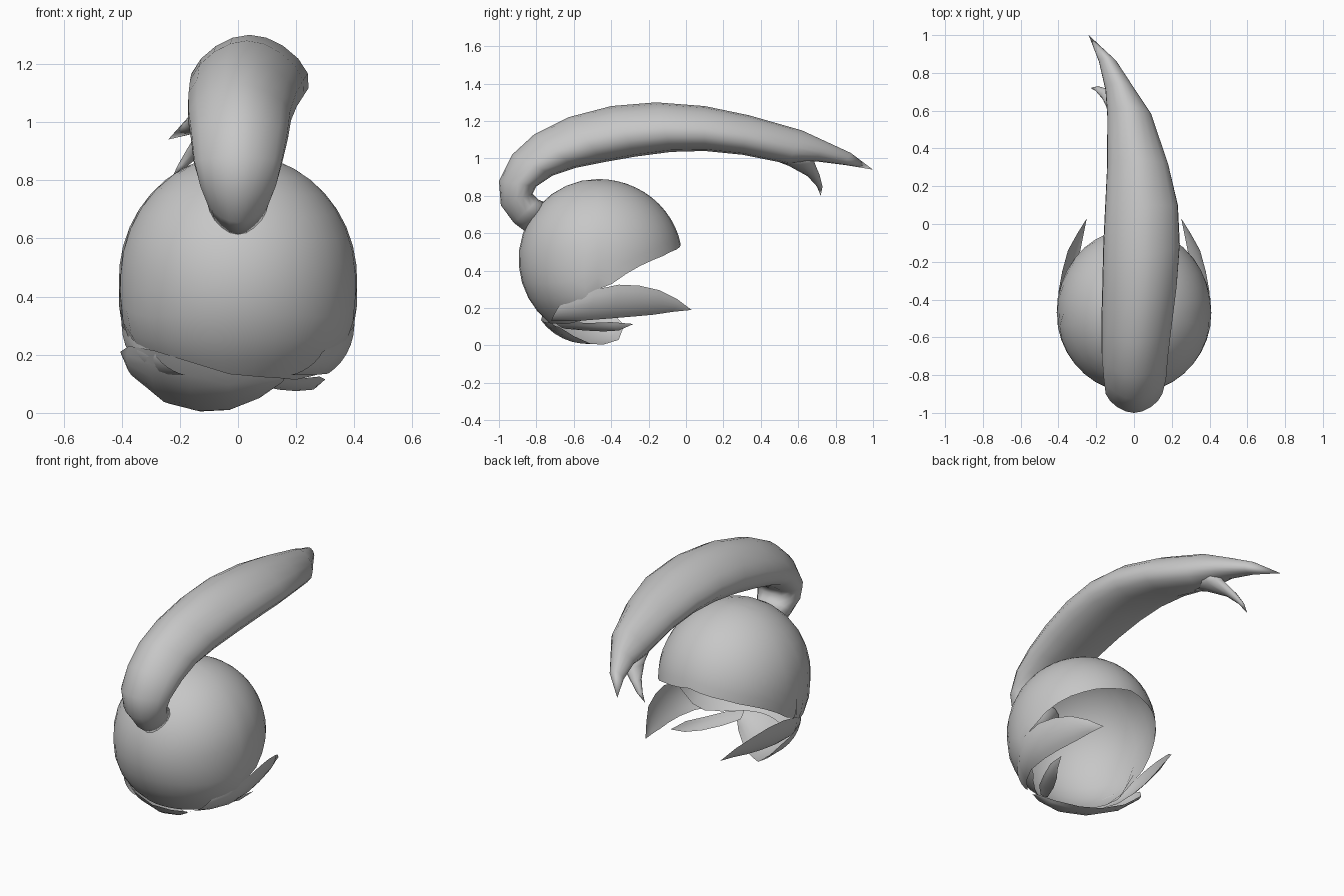
import bpy, bmesh, math
from mathutils import Vector

grey = bpy.data.materials.new("hair grey")
grey.diffuse_color = (0.57, 0.57, 0.57, 1)
CENTRE = Vector((0, -0.47, 0.46))


def finish(name, verts, faces):
    me = bpy.data.meshes.new(name)
    me.from_pydata([tuple(v) for v in verts], [], faces)
    bm = bmesh.new()
    bm.from_mesh(me)
    bmesh.ops.remove_doubles(bm, verts=bm.verts, dist=0.0005)
    bmesh.ops.recalc_face_normals(bm, faces=bm.faces)
    # open shells: make the normals point away from the head centre
    if any(e.is_boundary for e in bm.edges):
        if sum((f.calc_center_median() - CENTRE).dot(f.normal) for f in bm.faces) < 0:
            bmesh.ops.reverse_faces(bm, faces=bm.faces)
    bm.to_mesh(me)
    bm.free()
    ob = bpy.data.objects.new(name, me)
    bpy.context.collection.objects.link(ob)
    me.materials.append(grey)
    for p in me.polygons:
        p.use_smooth = True
    return ob


def grid_faces(rows, cols, wrap=False):
    n = cols if wrap else cols - 1
    return [(r * cols + c, r * cols + (c + 1) % cols,
             (r + 1) * cols + (c + 1) % cols, (r + 1) * cols + c)
            for r in range(rows - 1) for c in range(n)]


def lerp_table(table, x):
    for (x0, y0), (x1, y1) in zip(table, table[1:]):
        if x <= x1:
            return y0 + (y1 - y0) * (x - x0) / (x1 - x0)
    return table[-1][1]


# Cap: an ellipsoid shell whose lower edge rises towards the open side
EDGE = [(0, 0.12), (50, 0.115), (70, 0.13), (80, 0.17), (90, 0.30), (100, 0.33),
        (115, 0.41), (130, 0.455), (150, 0.50), (180, 0.54)]
SEG, RINGS = 36, 12
verts = []
for r in range(RINGS + 1):
    for s in range(SEG):
        deg = 360 * s / SEG
        low = lerp_table(EDGE, min(deg, 360 - deg))
        end = math.acos((low - CENTRE.z) / 0.43)
        a, t = math.radians(deg), end * r / RINGS
        z = CENTRE.z + 0.43 * math.cos(t)
        wide = 1 + 0.08 * max(0, min(1, (0.42 - z) / 0.2))
        deep = 0.425 if math.cos(a) > 0 else 0.45
        verts.append((0.41 * wide * math.sin(t) * math.sin(a),
                      CENTRE.y - deep * math.sin(t) * math.cos(a), z))
finish("cap", verts, grid_faces(RINGS + 1, SEG, True))


# Tapered lock through sections: outer (y, z), inner (y, z), centre x, half width
# The section is pear-shaped, wider towards the inner side
def tube(name, sections, sides=16, pear=0.25):
    vs = []
    for yo, zo, yi, zi, cx, hw in sections:
        o, i = Vector((cx, yo, zo)), Vector((cx, yi, zi))
        c, u = (o + i) / 2, (o - i) / 2
        for k in range(sides):
            a = 2 * math.pi * k / sides
            w = hw * math.sin(a) * (1 - pear * math.cos(a))
            vs.append(c + u * math.cos(a) + Vector((w, 0, 0)))
    return finish(name, vs, grid_faces(len(sections), sides, True)
                  + [tuple(range(sides))])


tube("long_crest", [
    (-0.86, 0.61, -0.74, 0.76, 0, 0.095),
    (-0.92, 0.655, -0.79, 0.78, 0, 0.105),
    (-0.99, 0.75, -0.82, 0.81, 0, 0.13),
    (-1.00, 0.88, -0.80, 0.85, 0, 0.15),
    (-0.93, 1.02, -0.71, 0.91, 0.005, 0.165),
    (-0.81, 1.13, -0.59, 0.95, 0.005, 0.175),
    (-0.63, 1.22, -0.44, 0.98, 0.015, 0.185),
    (-0.40, 1.28, -0.27, 1.01, 0.03, 0.195),
    (-0.16, 1.30, -0.08, 1.035, 0.04, 0.20),
    (0.10, 1.28, 0.10, 1.04, 0.04, 0.19),
    (0.34, 1.23, 0.30, 1.02, 0.02, 0.16),
    (0.62, 1.15, 0.55, 0.97, -0.025, 0.115),
    (0.75, 1.09, 0.69, 0.985, -0.075, 0.075),
    (0.88, 1.03, 0.85, 0.965, -0.14, 0.045),
    (1.00, 0.94, 1.00, 0.94, -0.24, 0)])

# Small second tip under the end of the crest
tube("crest_spike", [
    (0.67, 1.03, 0.42, 1.01, -0.03, 0.09),
    (0.69, 0.97, 0.55, 0.96, -0.08, 0.06),
    (0.715, 0.91, 0.65, 0.905, -0.14, 0.035),
    (0.73, 0.85, 0.70, 0.85, -0.19, 0.018),
    (0.72, 0.80, 0.72, 0.80, -0.23, 0)], 8, 0)


# Leaf-like lock: a curved strip between an upper and a lower edge
def strip(name, upper, lower, bulge, side=1, cols=7):
    vs = []
    for a, b in zip(upper, lower):
        a, b = Vector(a), Vector(b)
        for k in range(cols):
            t = k / (cols - 1)
            p = a.lerp(b, t)
            p += (p - CENTRE).normalized() * bulge * (a - b).length * 4 * t * (1 - t)
            vs.append((p.x * side, p.y, p.z))
    return finish(name, vs, grid_faces(len(upper), cols))


# Pair of side locks pointing forward beside the face opening
SIDE_UP = [(0.29, -0.68, 0.21), (0.36, -0.58, 0.25), (0.40, -0.48, 0.30),
           (0.40, -0.36, 0.325), (0.38, -0.25, 0.32), (0.35, -0.14, 0.295),
           (0.30, -0.05, 0.25), (0.25, 0.03, 0.19)]
SIDE_LOW = [(0.18, -0.72, 0.13), (0.26, -0.63, 0.13), (0.31, -0.53, 0.135),
            (0.32, -0.40, 0.145), (0.31, -0.28, 0.155), (0.29, -0.17, 0.165),
            (0.27, -0.07, 0.18), (0.25, 0.03, 0.19)]
for label, side in (("right", 1), ("left", -1)):
    strip("side_lock_" + label, SIDE_UP, SIDE_LOW, 0.12, side)

# Sweeping nape lock that makes the bottom of the model
strip("nape_lock",
      [(0.16, -0.715, 0.12), (0.08, -0.755, 0.125), (-0.03, -0.775, 0.135),
       (-0.16, -0.765, 0.175), (-0.29, -0.69, 0.215), (-0.375, -0.56, 0.23),
       (-0.405, -0.43, 0.21)],
      [(0.14, -0.68, 0.10), (0.07, -0.60, 0.05), (-0.03, -0.51, 0.01),
       (-0.13, -0.44, 0.005), (-0.23, -0.36, 0.03), (-0.33, -0.33, 0.11),
       (-0.405, -0.43, 0.21)], 0.13)

# Small pointed nape lock on the other side
strip("nape_lock_small",
      [(0.10, -0.70, 0.125), (0.17, -0.63, 0.125), (0.23, -0.52, 0.12),
       (0.28, -0.40, 0.125), (0.30, -0.28, 0.115)],
      [(0.09, -0.65, 0.09), (0.14, -0.54, 0.08), (0.20, -0.44, 0.075),
       (0.26, -0.36, 0.08), (0.30, -0.28, 0.115)], 0.08, 1, 5)
